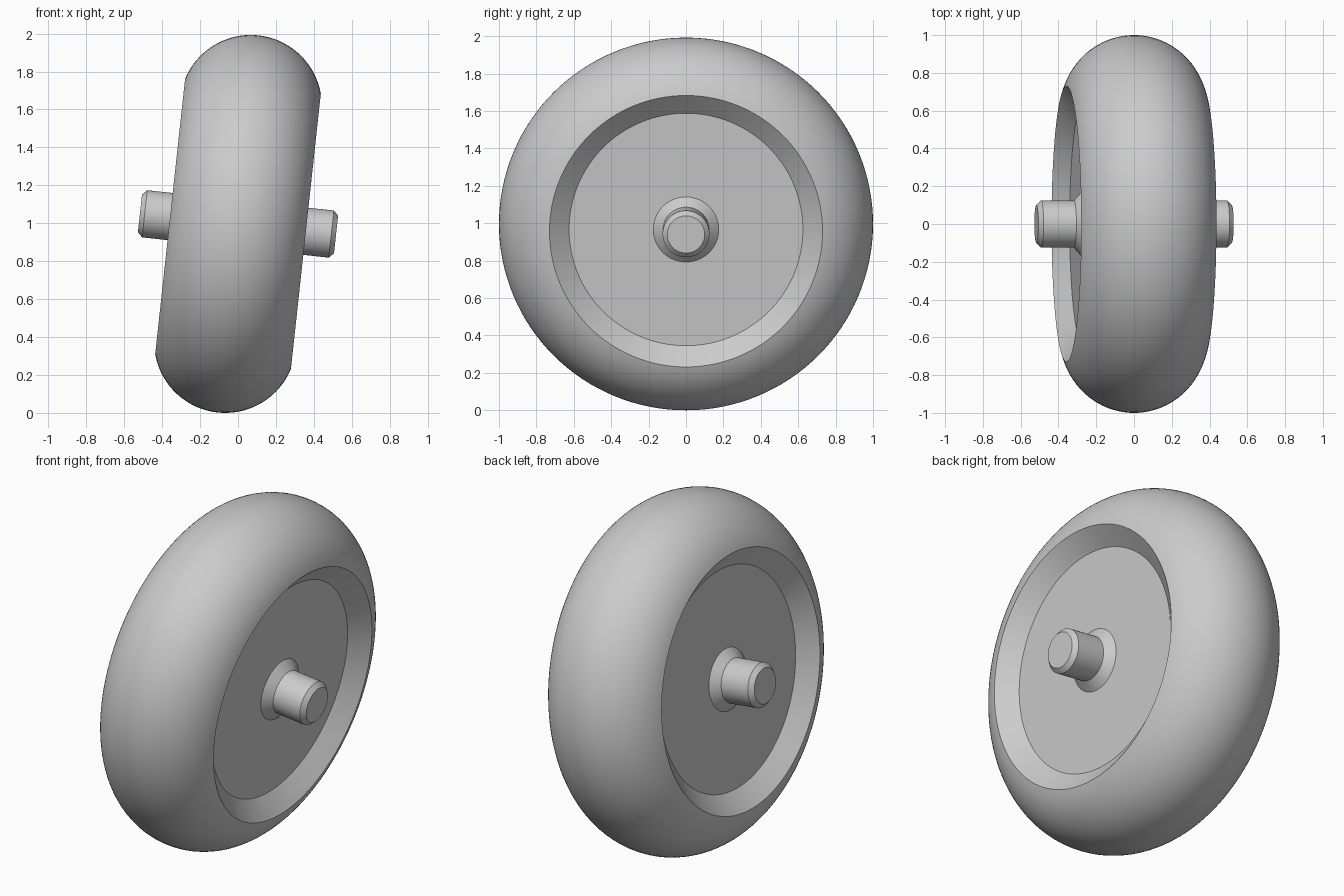
import bpy, bmesh
from math import sin, cos, pi, radians, atan2, hypot
from mathutils import Matrix

cube = bpy.data.objects.get("Cube")
if cube:
    bpy.data.objects.remove(cube, do_unlink=True)

SEGMENTS = 128
RIM_X, RIM_R = 0.36, 0.73          # outer lip of the tyre
WEB_X, WEB_R = 0.275, 0.625        # recessed flat web
FLARE_X, FLARE_R = 0.32, 0.175     # conical collar around the axle
AXLE_X, AXLE_R, CHAMFER = 0.52, 0.125, 0.025
TREAD_R = 0.375                    # tread arc radius
TREAD_C = 1 - TREAD_R              # tread arc centre
LEAN = radians(6.2)
lift = TREAD_C * cos(LEAN) + TREAD_R
PLACE = Matrix.Translation((0, 0, lift)) @ Matrix.Rotation(LEAN, 4, 'Y')

grey = bpy.data.materials.new("light_grey")
grey.use_nodes = True
grey.diffuse_color = (0.6, 0.6, 0.6, 1)
grey.node_tree.nodes["Principled BSDF"].inputs["Base Color"].default_value = (0.6, 0.6, 0.6, 1)


def lathe(name, profile, cap_start=False, cap_end=False):
    """Revolve (x, radius) points, ordered from -x to +x along the skin."""
    bm = bmesh.new()
    rings = []
    for x, r in profile:
        angles = [2 * pi * j / SEGMENTS for j in range(SEGMENTS)]
        rings.append([bm.verts.new((x, r * cos(t), r * sin(t))) for t in angles])
    for a, b in zip(rings, rings[1:]):
        for j in range(SEGMENTS):
            k = (j + 1) % SEGMENTS
            bm.faces.new((a[j], a[k], b[k], b[j]))
    if cap_start:
        bm.faces.new(rings[0][::-1])
    if cap_end:
        bm.faces.new(rings[-1])
    bm.transform(PLACE)
    mesh = bpy.data.meshes.new(name)
    bm.to_mesh(mesh)
    bm.free()
    mesh.materials.append(grey)
    obj = bpy.data.objects.new(name, mesh)
    bpy.context.collection.objects.link(obj)
    bpy.ops.object.select_all(action='DESELECT')
    obj.select_set(True)
    bpy.context.view_layer.objects.active = obj
    bpy.ops.object.shade_smooth_by_angle(angle=radians(25))


# Tyre: round tread with sloping inner rims
half = atan2(RIM_X, RIM_R - TREAD_C)
steps = 40
tread = []
for i in range(steps + 1):
    t = half * (2 * i / steps - 1)
    tread.append((TREAD_R * sin(t), TREAD_C + TREAD_R * cos(t)))
lathe("tyre", [(-WEB_X, WEB_R)] + tread + [(WEB_X, WEB_R)])

# Web, collar and axle stub on each side
for side in ("left", "right"):
    parts = {
        "web": [(WEB_X, WEB_R), (WEB_X, FLARE_R)],
        "axle_collar": [(WEB_X, FLARE_R), (FLARE_X, AXLE_R)],
        "axle_stub": [(FLARE_X, AXLE_R), (AXLE_X - CHAMFER, AXLE_R),
                      (AXLE_X, AXLE_R - CHAMFER)],
    }
    for part, profile in parts.items():
        if side == "right":
            profile = [(-x, r) for x, r in reversed(profile)]
        tip = part == "axle_stub"
        lathe(f"{side}_{part}", profile, tip and side == "right", tip and side == "left")
